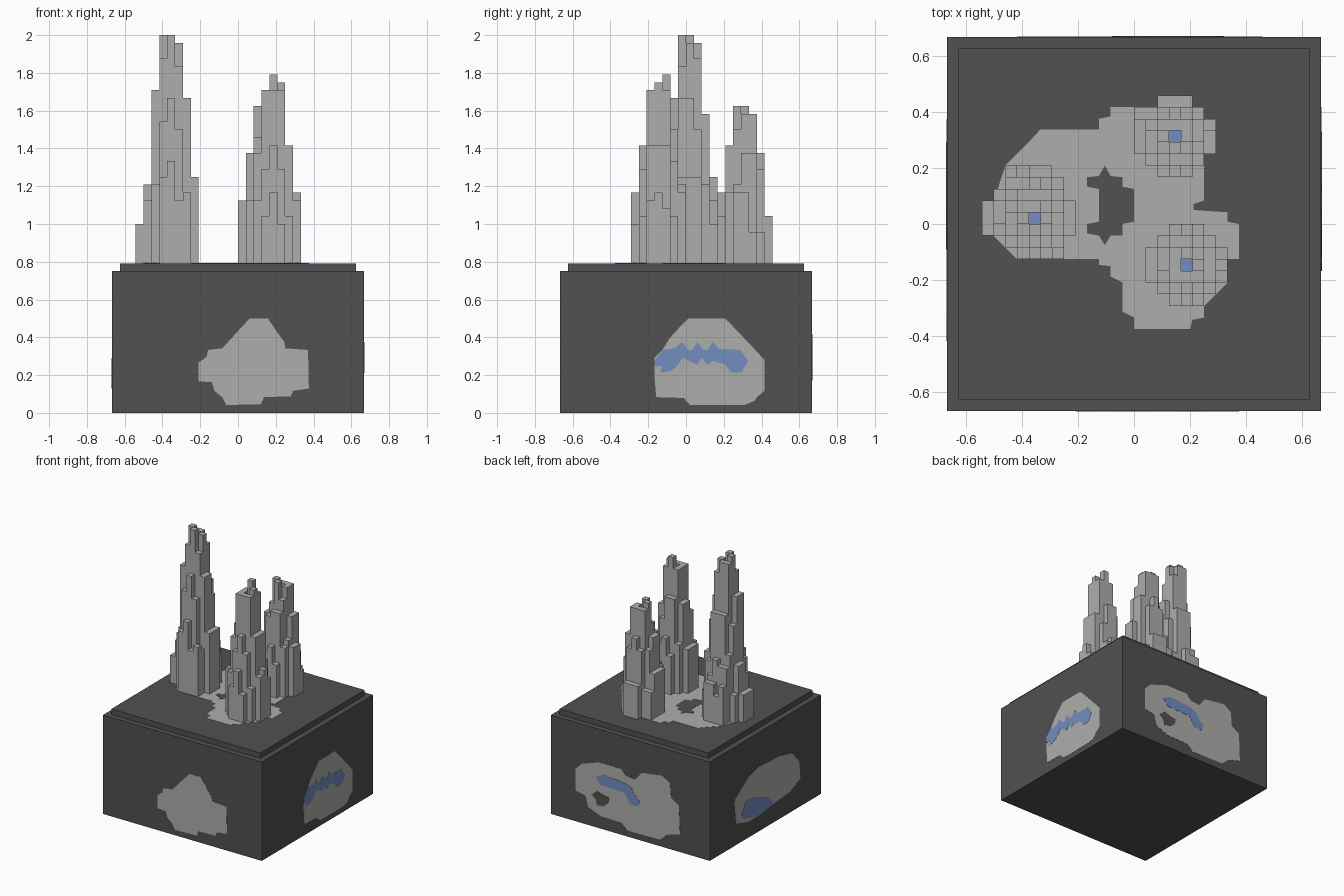
import bpy, bmesh, math, random
from mathutils import Matrix, Vector

U = 1 / 24          # edge of one block
GROUND = 19         # slab top, in blocks

if "Cube" in bpy.data.objects:
    bpy.data.objects.remove(bpy.data.objects["Cube"])


def make_material(name, colour):
    mat = bpy.data.materials.new(name)
    mat.use_nodes = True
    mat.diffuse_color = (*colour, 1)
    mat.node_tree.nodes["Principled BSDF"].inputs["Base Color"].default_value = (*colour, 1)
    return mat


DARK = make_material("dark rock", (0.082, 0.082, 0.082))
GREY = make_material("grey stone", (0.42, 0.42, 0.41))
BLUE = make_material("blue mineral", (0.17, 0.27, 0.52))


def finish(bm, name, mat):
    bmesh.ops.recalc_face_normals(bm, faces=bm.faces)
    mesh = bpy.data.meshes.new(name)
    bm.to_mesh(mesh)
    bm.free()
    mesh.materials.append(mat)
    obj = bpy.data.objects.new(name, mesh)
    bpy.context.collection.objects.link(obj)
    return obj


def add_box(bm, low, high):
    """Box between two corners given in block units."""
    low, high = Vector(low) * U, Vector(high) * U
    size = high - low
    place = Matrix.Translation((low + high) / 2) @ Matrix.Diagonal((*size, 1))
    bmesh.ops.create_cube(bm, size=1, matrix=place)


def box(name, mat, low, high):
    bm = bmesh.new()
    add_box(bm, low, high)
    finish(bm, name, mat)


def plate(name, mat, points, side, layer=1):
    """Thin plate with a polygon outline, laid on one side of the base."""
    right, up, origin = side
    right, up, origin = Vector(right), Vector(up), Vector(origin) * U
    normal = right.cross(up)
    depth = 0.0015
    bm = bmesh.new()
    verts = [bm.verts.new(origin + (right * a + up * b) * U - normal * depth) for a, b in points]
    face = bm.faces.new(verts)
    ext = bmesh.ops.extrude_face_region(bm, geom=[face])
    moved = [v for v in ext["geom"] if isinstance(v, bmesh.types.BMVert)]
    bmesh.ops.translate(bm, verts=moved, vec=normal * depth * (layer + 1))
    bmesh.ops.triangulate(bm, faces=[f for f in bm.faces if len(f.verts) > 4])
    finish(bm, name, mat)


# Base block and its stepped top slab
box("base_block", DARK, (-16, -16, 0), (16, 16, 18))
box("top_slab", DARK, (-15, -15, 18), (15, 15, GROUND))

# Sides of the base: right direction, up direction, origin
TOP = ((1, 0, 0), (0, 1, 0), (0, 0, GROUND))
FRONT = ((1, 0, 0), (0, 0, 1), (0, -16, 0))
LEFT = ((0, 1, 0), (0, 0, 1), (16, 0, 0))
BACK = ((-1, 0, 0), (0, 0, 1), (0, 16, 0))
RIGHT = ((0, -1, 0), (0, 0, 1), (-16, 0, 0))

# Stone patch under the spires, with a dark gap in it
plate("top_patch", GREY, [
    (-11, 5), (-10, 6), (-9, 7), (-8, 8.1), (-3, 8.1), (-3, 9), (-2, 9.2), (-2, 10), (5, 10), (6, 9),
    (6, 2), (5.1, 1.7), (5.1, 1.2), (8, 1), (8, .2), (9, 0), (9, -3), (8, -3), (8, -5), (7, -6),
    (6, -7), (6, -8), (5, -8.2), (4.8, -9), (0, -9), (0, -8), (-1, -7.5), (-1, -5), (-2, -4.5),
    (-2, -3.6), (-3, -3.5), (-3, -3), (-10, -3), (-12, -1), (-12, 2)], TOP)
plate("top_gap", DARK, [
    (-3, 4.1), (-4, 4), (-4, 3.2), (-3, 3), (-3, .2), (-4, 0), (-4, -.8), (-3, -1), (-2.5, -1.8),
    (-2, -1), (-1, -1), (-1, 0), (0, .2), (0, 3), (-1, 3.2), (-1, 4), (-2, 4.1), (-2.5, 5)], TOP, 2)

# Stone patch on the front
plate("front_patch", GREY, [
    (1.5, 12), (3.8, 12), (4.8, 10.5), (5.9, 9), (6, 8.2), (8.9, 8), (9, 3.1), (7, 2.8), (6.7, 2.1),
    (3.3, 2), (2.9, 1.1), (-1.5, 1), (-2, 2), (-3, 2.8), (-3.3, 3.9), (-5, 4), (-5, 6.4), (-4, 7.1),
    (-3.8, 8), (-2, 8.2), (0, 10.4)], FRONT)

# Stone patch with a wavy blue vein on the left
plate("left_patch", GREY, [
    (.3, 12), (5, 12), (9, 7.8), (10, 6.7), (10, 2.8), (9, 2), (8.7, 1.5), (7.4, 1), (.5, 1),
    (-.3, 1.9), (-3.8, 2), (-4, 4.6), (-4, 7), (-3, 8), (-2, 9.6), (-.8, 10.9)], LEFT)
plate("left_vein", BLUE, [
    (-4, 6.6), (-3, 8), (-1.4, 8.2), (-.5, 9), (.3, 8), (.8, 8), (1.4, 9), (2.2, 8), (2.8, 8),
    (3.4, 9), (4.2, 8.1), (6.9, 8), (7.9, 6.6), (7.1, 5.2), (5.8, 5.1), (4.9, 6.2), (3.4, 6.6),
    (2.7, 6.1), (2, 7), (1.4, 6.1), (-.4, 7), (-1.2, 5.9), (-2, 5.3), (-3.3, 5.1), (-3, 5.9),
    (-4, 5.9)], LEFT, 2)

# Stone patch with a vein and a dark gap on the back
plate("back_patch", GREY, [
    (-11, 9.6), (-9.8, 10.8), (-6.3, 12), (-1.8, 12), (-.9, 11), (1, 10.8), (2.3, 12.4), (6.5, 13),
    (8, 12), (8.2, 9.4), (9.8, 8.4), (10, 3.2), (7.5, 2.5), (6, 1.2), (-.5, 1.1), (-1.7, 2.2),
    (-6, 2.3), (-8.5, 3.3), (-9, 5.2), (-11, 5.6)], BACK)
plate("back_vein", BLUE, [
    (-7, 9.2), (-5.5, 10), (-1.1, 9.6), (.3, 9.1), (.9, 8), (1.9, 7.1), (1.5, 6), (-.1, 6.1),
    (-1.1, 7.8), (-6, 8)], BACK, 2)
plate("back_gap", DARK, [
    (-7.7, 5.8), (-6.7, 6.7), (-5.2, 6.2), (-4.2, 6), (-4.5, 5), (-5.5, 4.2), (-6.7, 4.1),
    (-6.9, 5)], BACK, 2)

# Stone patch with a blue pool on the right
plate("right_patch", GREY, [
    (-9, 8.3), (-5, 11), (-1.6, 11.8), (4.2, 11.4), (7.6, 10.6), (9.7, 8.3), (10, 5.1), (7, 3.8),
    (1.9, 3.4), (-1, 3), (-5, 2.9), (-8.5, 3.9)], RIGHT)
plate("right_pool", BLUE, [
    (-5.6, 7), (-2.7, 6.6), (.7, 5.2), (2.2, 3.8), (.1, 3.1), (-3, 3.1), (-6, 3.8), (-7, 5)], RIGHT, 2)


def spire(name, centre, spans, first_row, col_top, row_top, tiers, seed):
    """Stepped cluster of square columns around a sunken blue core.
    spans: first and last column of each row; col_top, row_top: outline heights."""
    rng = random.Random(seed)
    bm = bmesh.new()
    first_col = min(a for a, b in spans)
    for j, (start, end) in enumerate(spans):
        y = first_row + j
        for x in range(start, end + 1):
            dx, dy = x - centre[0], y - centre[1]
            if dx == dy == 0:
                continue
            limit = min(col_top[x - first_col], row_top[j])
            ring = max(abs(dx), abs(dy))
            dist = math.hypot(dx, dy)
            if ring <= 1:
                top = tiers[0] - rng.randint(0, 4)
            elif dist < 2.5:
                top = tiers[1] - rng.randint(0, 5)
            else:
                top = tiers[2] - rng.randint(0, 5) - int(dist > 3.4) * 2
            if dx == 0 or dy == 0:
                top = limit
            top = max(GROUND + 1, min(top, limit))
            add_box(bm, (x, y, GROUND - .5), (x + 1, y + 1, top))
    finish(bm, name, GREY)
    x, y = centre
    box(name + "_core", BLUE, (x, y, GROUND - .5), (x + 1, y + 1, tiers[0] - 6))


spire("tall_spire", (-9, 0),
      [(-10, -7), (-11, -7), (-13, -6), (-13, -6), (-13, -6), (-12, -7), (-11, -7), (-11, -8)], -3,
      [24, 29, 41, 48, 48, 47, 40, 30], [32, 40, 48, 48, 47, 38, 30, 26], (48, 41, 31), 3)
spire("front_spire", (4, -4),
      [(3, 5), (2, 6), (1, 7), (1, 7), (1, 7), (2, 6), (3, 5)], -7,
      [27, 35, 41, 43, 42, 34, 28], [28, 34, 41, 42, 43, 36, 29], (43, 36, 29), 5)
spire("back_spire", (3, 7),
      [(2, 4), (1, 5), (0, 6), (0, 6), (0, 6), (0, 5), (2, 4)], 4,
      [27, 33, 39, 39, 38, 33, 28], [28, 34, 39, 39, 38, 33, 25], (39, 34, 28), 8)
